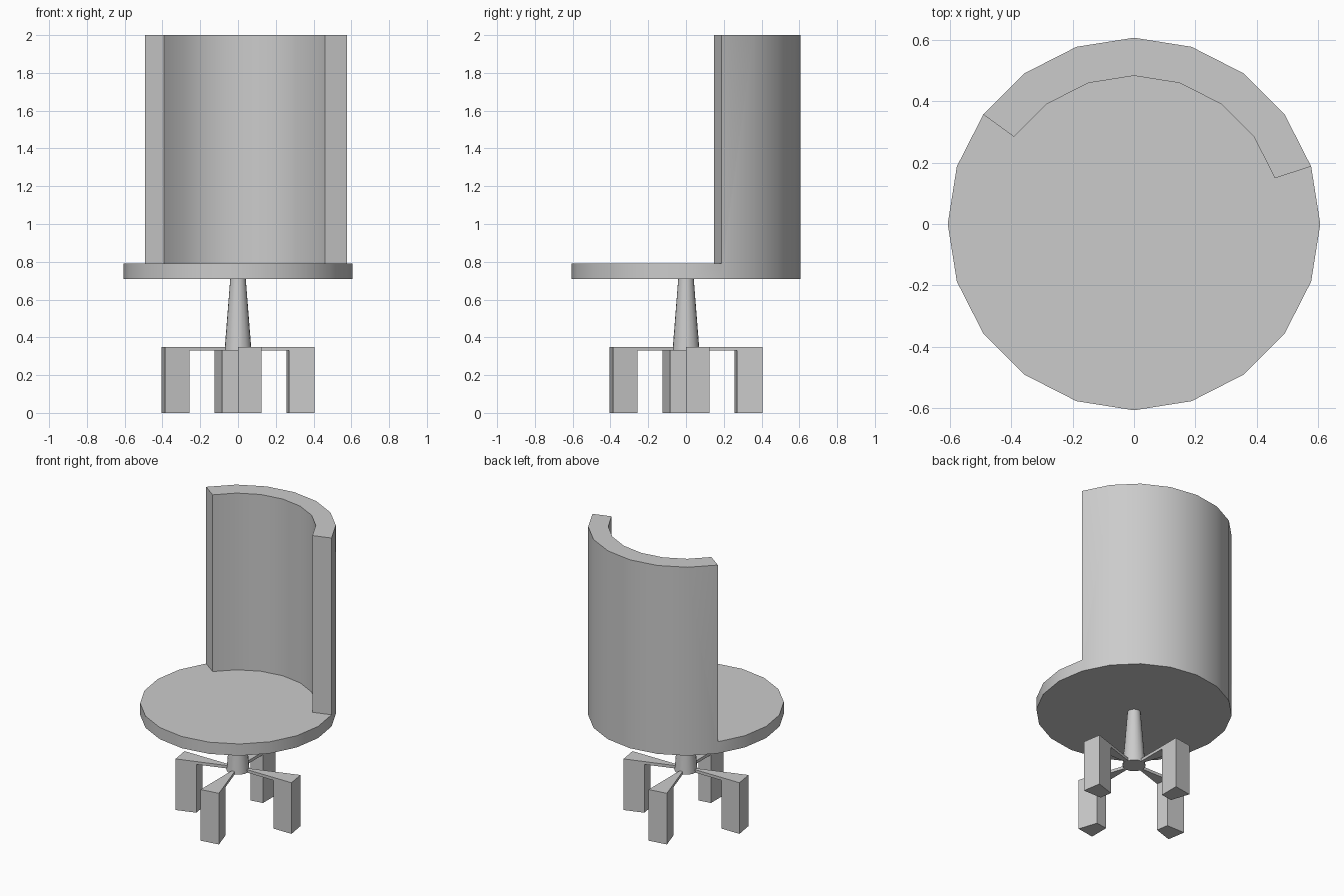
import bpy, bmesh, math

if "Cube" in bpy.data.objects:
    bpy.data.objects.remove(bpy.data.objects["Cube"])

SIDES = 20  # every round part is cut into 18 degree sectors


class SectorSolid:
    """Joins wedge-shaped cells; a face shared by two cells is dropped."""

    def __init__(self):
        self.faces = {}

    def cell(self, i, r_low, r_high, z0, z1):
        # corner = (radius, sector line, height)
        def p(r, k, z):
            return (round(r, 4), (i + k) % SIDES if r > 0 else 0, z)
        (a, b), (c, d) = r_low, r_high
        quads = [
            [p(a, 0, z0), p(a, 1, z0), p(b, 1, z0), p(b, 0, z0)],  # bottom
            [p(c, 0, z1), p(d, 0, z1), p(d, 1, z1), p(c, 1, z1)],  # top
            [p(b, 0, z0), p(b, 1, z0), p(d, 1, z1), p(d, 0, z1)],  # outer
            [p(a, 1, z0), p(a, 0, z0), p(c, 0, z1), p(c, 1, z1)],  # inner
            [p(a, 0, z0), p(b, 0, z0), p(d, 0, z1), p(c, 0, z1)],  # side
            [p(b, 1, z0), p(a, 1, z0), p(c, 1, z1), p(d, 1, z1)],  # side
        ]
        for q in quads:
            q = list(dict.fromkeys(q))
            if len(q) < 3:
                continue
            key = frozenset(q)
            if self.faces.pop(key, None) is None:
                self.faces[key] = q

    def build(self, name):
        bm, verts = bmesh.new(), {}
        for q in self.faces.values():
            for r, i, z in q:
                if (r, i, z) not in verts:
                    t = 2 * math.pi * i / SIDES
                    verts[r, i, z] = bm.verts.new((r * math.cos(t), r * math.sin(t), z))
            bm.faces.new([verts[c] for c in q])
        bmesh.ops.recalc_face_normals(bm, faces=bm.faces)
        bmesh.ops.dissolve_limit(bm, angle_limit=0.002, verts=bm.verts, edges=bm.edges)
        me = bpy.data.meshes.new(name)
        bm.to_mesh(me)
        bm.free()
        ob = bpy.data.objects.new(name, me)
        bpy.context.collection.objects.link(ob)
        bpy.ops.object.select_all(action='DESELECT')
        ob.select_set(True)
        bpy.context.view_layer.objects.active = ob
        bpy.ops.object.shade_smooth_by_angle(angle=math.radians(30))
        return ob


# Round seat with a curved backrest raised from seven rim sectors
INNER, OUTER = 0.483, 0.607
seat = SectorSolid()
rim = (INNER, OUTER)
for i in range(SIDES):
    seat.cell(i, (0, INNER), (0, INNER), 0.71, 0.79)
    seat.cell(i, rim, rim, 0.71, 0.79)
    if 1 <= i <= 7:
        seat.cell(i, rim, rim, 0.79, 2.0)
seat.build("seat_and_backrest")

# Tapered column with four flaring arms ending in block feet
base = SectorSolid()
R0, R1, R2 = 0.071, 0.0695, 0.041
ARM, FOOT = 0.27, 0.405
for i in range(SIDES):
    base.cell(i, (0, R0), (0, R1), 0.33, 0.35)
    base.cell(i, (0, R1), (0, R2), 0.35, 0.71)
    if i % 5 == 0:
        base.cell(i, (R0, ARM), (R1, ARM), 0.33, 0.35)
        base.cell(i, (ARM, FOOT), (ARM, FOOT), 0.33, 0.35)
        base.cell(i, (ARM, FOOT), (ARM, FOOT), 0.0, 0.33)
base.build("column_and_feet")
